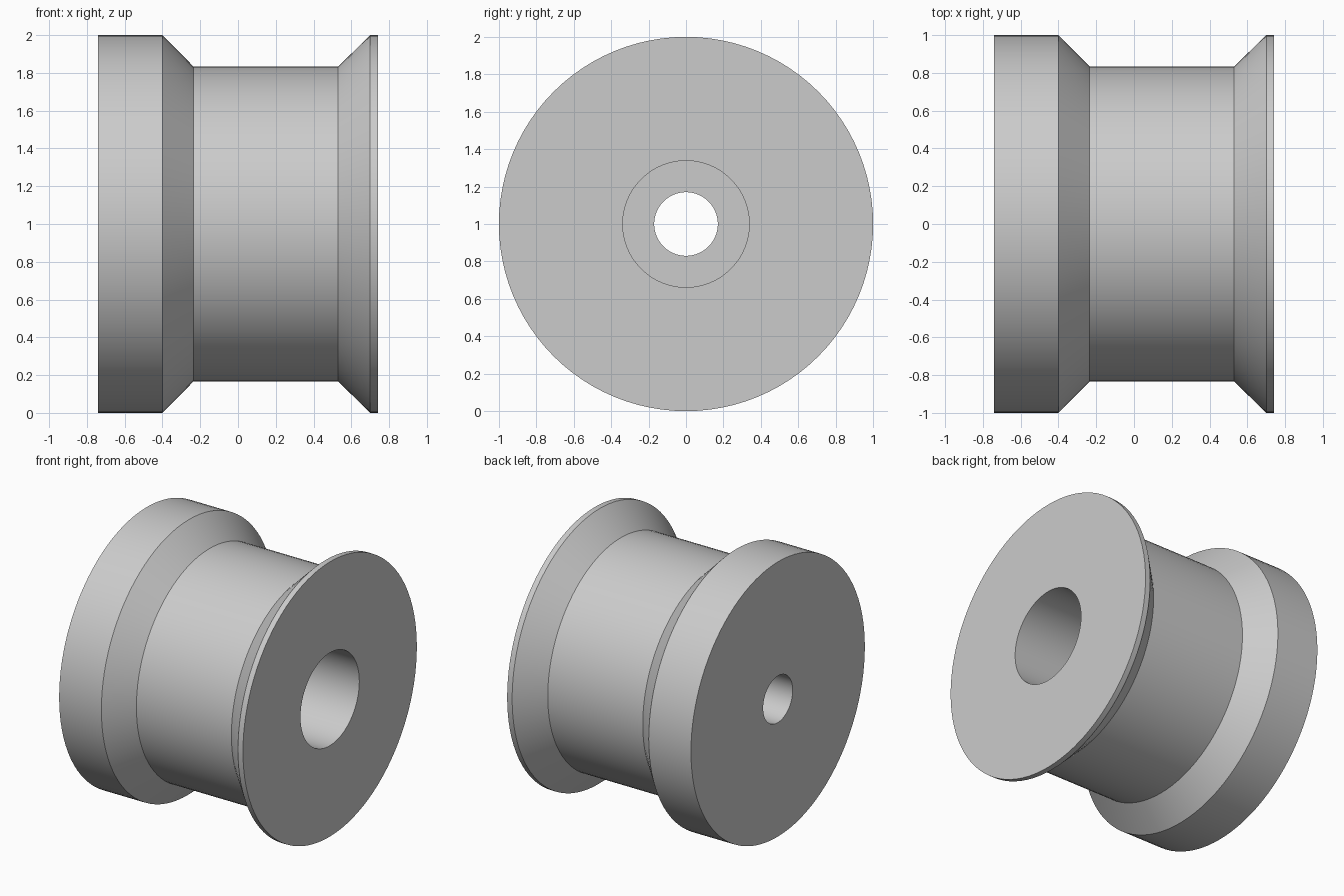
import bpy
import bmesh
import math
from mathutils import Matrix, Vector

default = bpy.data.objects.get("Cube")
if default:
    bpy.data.objects.remove(default, do_unlink=True)

SEGMENTS = 96

# Plain grey material
grey = bpy.data.materials.new("light grey")
grey.use_nodes = True
colour = (0.6, 0.6, 0.6, 1)
grey.diffuse_color = colour
grey.node_tree.nodes["Principled BSDF"].inputs["Base Color"].default_value = colour

# Closed cross-section as (x, radius): outer flanges and hub, then stepped bore
profile = [
    (-0.74, 0.17), (-0.74, 1.0), (-0.40, 1.0), (-0.235, 0.833),
    (0.53, 0.833), (0.70, 1.0), (0.74, 1.0),
    (0.74, 0.338), (-0.40, 0.338), (-0.40, 0.17),
]

# Revolve the cross-section around the x axis
bm = bmesh.new()
rings = []
for i in range(SEGMENTS):
    turn = Matrix.Rotation(math.tau * i / SEGMENTS, 3, "X")
    rings.append([bm.verts.new(turn @ Vector((x, 0, r)) + Vector((0, 0, 1)))
                  for x, r in profile])
for i, ring in enumerate(rings):
    following = rings[(i + 1) % SEGMENTS]
    for j in range(len(profile)):
        k = (j + 1) % len(profile)
        bm.faces.new((ring[j], ring[k], following[k], following[j]))
bmesh.ops.recalc_face_normals(bm, faces=bm.faces)

mesh = bpy.data.meshes.new("flanged_roller")
bm.to_mesh(mesh)
bm.free()
mesh.materials.append(grey)

roller = bpy.data.objects.new("flanged_roller", mesh)
bpy.context.collection.objects.link(roller)

# Smooth round walls with crisp corners
bpy.ops.object.select_all(action="DESELECT")
roller.select_set(True)
bpy.context.view_layer.objects.active = roller
bpy.ops.object.shade_smooth_by_angle(angle=math.radians(30))
